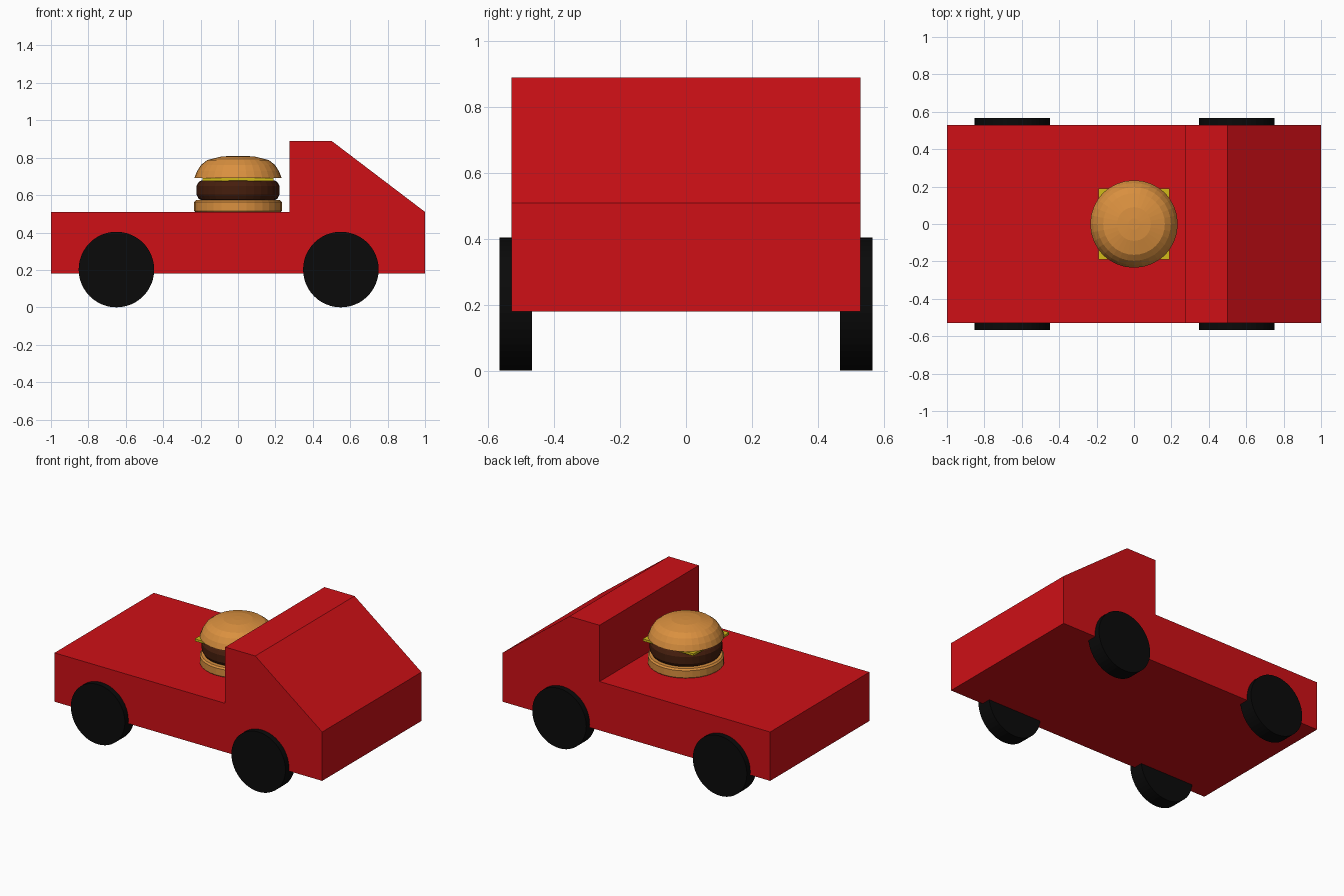
import bpy, bmesh, math
from mathutils import Matrix

if "Cube" in bpy.data.objects:
    bpy.data.objects.remove(bpy.data.objects["Cube"])


def material(name, rgb):
    m = bpy.data.materials.new(name)
    m.diffuse_color = (*rgb, 1)
    m.use_nodes = True
    m.node_tree.nodes["Principled BSDF"].inputs["Base Color"].default_value = m.diffuse_color
    return m


RED = material("red_paint", (0.62, 0.005, 0.008))
BLACK = material("black_rubber", (0.003, 0.003, 0.003))
BREAD = material("bread", (0.70, 0.28, 0.05))
MEAT = material("meat", (0.06, 0.013, 0.004))
YELLOW = material("cheese_yellow", (0.65, 0.50, 0.01))


def finish(name, bm, mat):
    bmesh.ops.recalc_face_normals(bm, faces=bm.faces)
    me = bpy.data.meshes.new(name)
    bm.to_mesh(me)
    bm.free()
    me.materials.append(mat)
    ob = bpy.data.objects.new(name, me)
    bpy.context.collection.objects.link(ob)
    return ob


def extrude_profile(name, pts, half, mat):
    """Side profile in x/z, extruded across y."""
    bm = bmesh.new()
    face = bm.faces.new([bm.verts.new((x, -half, z)) for x, z in pts])
    out = bmesh.ops.extrude_face_region(bm, geom=[face])
    verts = [v for v in out["geom"] if isinstance(v, bmesh.types.BMVert)]
    bmesh.ops.translate(bm, verts=verts, vec=(0, 2 * half, 0))
    return finish(name, bm, mat)


def lathe(name, profile, mat, n=32):
    """Closed solid of revolution about z from (radius, height) rings."""
    bm = bmesh.new()
    rings = [[bm.verts.new((r * math.cos(2 * math.pi * i / n),
                            r * math.sin(2 * math.pi * i / n), z))
              for i in range(n)] for r, z in profile]
    for a, b in zip(rings, rings[1:]):
        for i in range(n):
            j = (i + 1) % n
            bm.faces.new((a[i], a[j], b[j], b[i]))
    bm.faces.new(rings[0])
    bm.faces.new(rings[-1])
    return finish(name, bm, mat)


# Truck body: flat bed with a wedge cab
extrude_profile("truck_body", [(-1, 0.18), (1, 0.18), (1, 0.51), (0.5, 0.89),
                               (0.275, 0.89), (0.275, 0.51), (-1, 0.51)], 0.53, RED)

# Four wheels
for end, x in (("rear", -0.65), ("front", 0.55)):
    for side, s in (("right", -1), ("left", 1)):
        wheel = lathe(f"{end}_{side}_wheel", [(0.202, -0.05), (0.202, 0.05)], BLACK, 48)
        wheel.data.transform(Matrix.Translation((x, s * 0.517, 0.202))
                             @ Matrix.Rotation(math.pi / 2, 4, 'X'))

# Burger on the bed
lathe("bottom_bun", [(0.225, 0.505), (0.234, 0.515), (0.234, 0.562), (0.225, 0.573)], BREAD)
lathe("patty", [(0.195, 0.572), (0.21, 0.58), (0.222, 0.602), (0.222, 0.65),
                (0.21, 0.67), (0.195, 0.678)], MEAT)
lathe("top_bun", [(0.234, 0.691), (0.219, 0.728), (0.197, 0.762), (0.165, 0.787),
                  (0.09, 0.806), (0.03, 0.810)], BREAD)

# Cheese slice
bm = bmesh.new()
bmesh.ops.create_cube(bm, size=1, matrix=Matrix.Translation((0, 0, 0.684))
                      @ Matrix.Diagonal((0.38, 0.38, 0.015, 1)))
finish("cheese_slice", bm, YELLOW)
